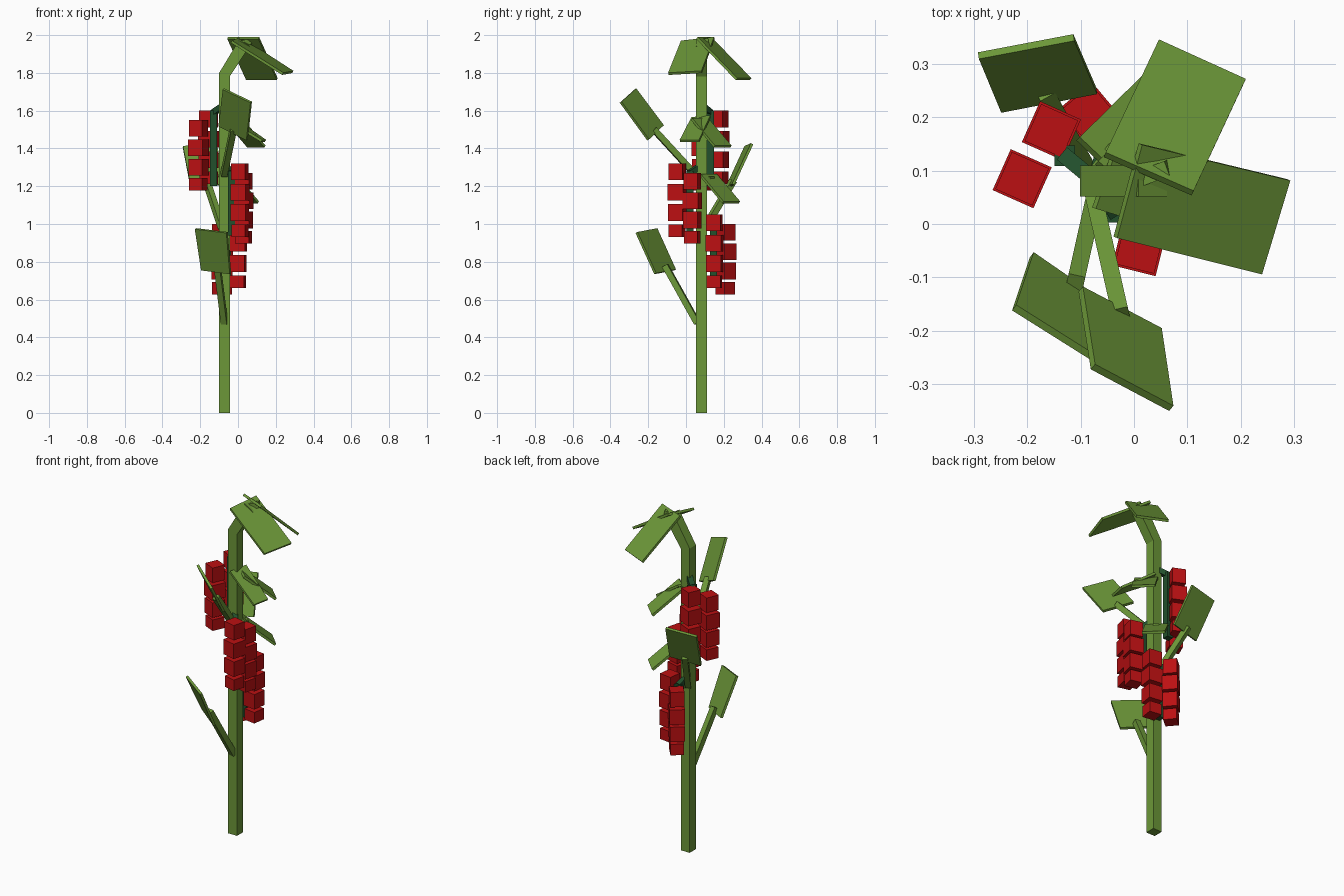
import bpy, bmesh, math
from mathutils import Vector, Matrix

if "Cube" in bpy.data.objects:
    bpy.data.objects.remove(bpy.data.objects["Cube"])


def material(name, rgb):
    m = bpy.data.materials.new(name)
    m.diffuse_color = (*rgb, 1)
    m.use_nodes = True
    m.node_tree.nodes["Principled BSDF"].inputs["Base Color"].default_value = m.diffuse_color
    return m


LEAF = material("leaf green", (0.15, 0.31, 0.04))
DARK = material("dark stalk green", (0.016, 0.08, 0.025))
RED = material("berry red", (0.5, 0.005, 0.006))


def finish(bm, name, mat):
    bmesh.ops.recalc_face_normals(bm, faces=bm.faces[:])
    me = bpy.data.meshes.new(name)
    bm.to_mesh(me)
    bm.free()
    me.materials.append(mat)
    ob = bpy.data.objects.new(name, me)
    bpy.context.collection.objects.link(ob)
    return ob


def loft(name, rings, mat):
    # closed solid through a series of four-cornered rings
    bm = bmesh.new()
    vs = [[bm.verts.new(p) for p in r] for r in rings]
    for a, b in zip(vs, vs[1:]):
        for i in range(4):
            bm.faces.new((a[i], a[(i + 1) % 4], b[(i + 1) % 4], b[i]))
    bm.faces.new(vs[0])
    bm.faces.new(vs[-1])
    return finish(bm, name, mat)


def bar(name, a, b, w, mat):
    # square bar between two points
    a, b = Vector(a), Vector(b)
    d = (b - a).normalized()
    s = d.cross(Vector((0, 0, 1)))
    s = s.normalized() if s.length > 0.01 else Vector((1, 0, 0))
    u = s.cross(d)
    h = w / 2
    off = [s * h + u * h, -s * h + u * h, -s * h - u * h, s * h - u * h]
    return loft(name, [[a + o for o in off], [b + o for o in off]], mat)


def slab(name, corners, t=0.014):
    # thin flat leaf blade from its four corners
    c = [Vector(p) for p in corners]
    n = (c[2] - c[0]).cross(c[3] - c[1]).normalized() * t / 2
    return loft(name, [[p - n for p in c], [p + n for p in c]], LEAF)


# Main stem with bent top
def ring(x, z, dx, dz):
    return [(x - dx, 0.052, z + dz), (x + dx, 0.052, z - dz),
            (x + dx, 0.11, z - dz), (x - dx, 0.11, z + dz)]


loft("main_stem", [ring(-0.072, 0, 0.029, 0), ring(-0.072, 1.79, 0.029, 0.008),
                   ring(0.035, 1.96, 0.027, 0.018)], LEAF)
bar("stem_tip", (0.01, 0.085, 1.955), (0.065, 0.105, 1.968), 0.03, LEAF)

# Leaf blades: two near corners, then two far corners
leaves = {
    "top_leaf_back": [(-0.055, 0.13, 1.985), (0.11, 0.058, 1.985), (0.208, 0.268, 1.767), (0.045, 0.342, 1.767)],
    "top_leaf_right": [(0.012, 0.15, 1.985), (-0.035, -0.025, 1.965), (0.237, -0.093, 1.795), (0.29, 0.083, 1.805)],
    "rear_left_leaf": [(-0.25, 0.215, 1.19), (-0.07, 0.25, 1.21), (-0.113, 0.35, 1.425), (-0.292, 0.316, 1.41)],
    "lower_front_leaf": [(-0.192, -0.058, 0.757), (-0.04, -0.163, 0.737), (-0.058, -0.262, 0.955), (-0.225, -0.157, 0.975)],
    "upper_front_leaf": [(-0.1, -0.122, 1.52), (0.048, -0.2, 1.445), (0.07, -0.346, 1.645), (-0.077, -0.268, 1.715)],
    "middle_leaf_right": [(-0.04, 0.13, 1.57), (-0.075, 0.03, 1.56), (0.125, -0.032, 1.44), (0.145, 0.07, 1.44)],
    "middle_leaf_back": [(-0.07, 0.115, 1.555), (0.02, 0.03, 1.555), (0.143, 0.15, 1.41), (0.052, 0.238, 1.41)],
    "lower_leaf_back": [(-0.105, 0.16, 1.26), (-0.015, 0.075, 1.26), (0.108, 0.195, 1.115), (0.02, 0.283, 1.115)],
}
for name, corners in leaves.items():
    slab(name, corners)

# Leaf stalks
for name, a, b in [
    ("rear_left_leaf_stalk", (-0.085, 0.1, 0.98), (-0.168, 0.25, 1.23)),
    ("lower_front_leaf_stalk", (-0.072, 0.06, 0.475), (-0.11, -0.11, 0.78)),
    ("upper_front_leaf_stalk", (-0.075, 0.05, 1.26), (-0.025, -0.17, 1.5)),
    ("lower_leaf_back_stalk", (-0.075, 0.09, 1.24), (-0.035, 0.14, 1.235)),
]:
    bar(name, a, b, 0.032, LEAF)

# Berry clusters: x, y, turn in degrees, top z, bottom z
columns = [
    ("left_berries_outer", -0.21, 0.085, -24, 1.55, 1.17),
    ("left_berries_inner", -0.155, 0.175, -24, 1.60, 1.20),
    ("front_berries_outer", 0.01, -0.047, -14, 1.32, 0.92),
    ("front_berries_inner", 0.03, 0.033, -14, 1.27, 0.89),
    ("rear_berries_inner", 0.0, 0.15, -8, 1.05, 0.65),
    ("rear_berries_outer", -0.085, 0.208, 40, 1.0, 0.62),
]
for name, x, y, turn, top, bottom in columns:
    bm = bmesh.new()
    step = (top - bottom + 0.03) / 4
    for i in range(4):
        h = 0.088 if i < 3 else 0.065
        w = (0.076, 0.084, 0.08, 0.074)[i]
        zc = top - i * step - h / 2
        bmesh.ops.create_cube(bm, size=1, matrix=Matrix.Translation((x, y, zc))
                              @ Matrix.Rotation(math.radians(turn), 4, 'Z')
                              @ Matrix.Diagonal((w, w, h, 1)))
    finish(bm, name, RED)

# Dark stalks carrying the berries, with short links to the stem
for side, x, y, lo, hi in [("left", -0.13, 0.128, 1.2, 1.6),
                           ("front", -0.035, 0.022, 0.94, 1.28),
                           ("rear", -0.055, 0.145, 0.67, 1.0)]:
    bar(side + "_berry_stalk", (x, y, lo), (x, y, hi), 0.038, DARK)
    bar(side + "_berry_stalk_link", (x, y, hi - 0.01), (-0.072, 0.08, hi + 0.03), 0.03, DARK)
